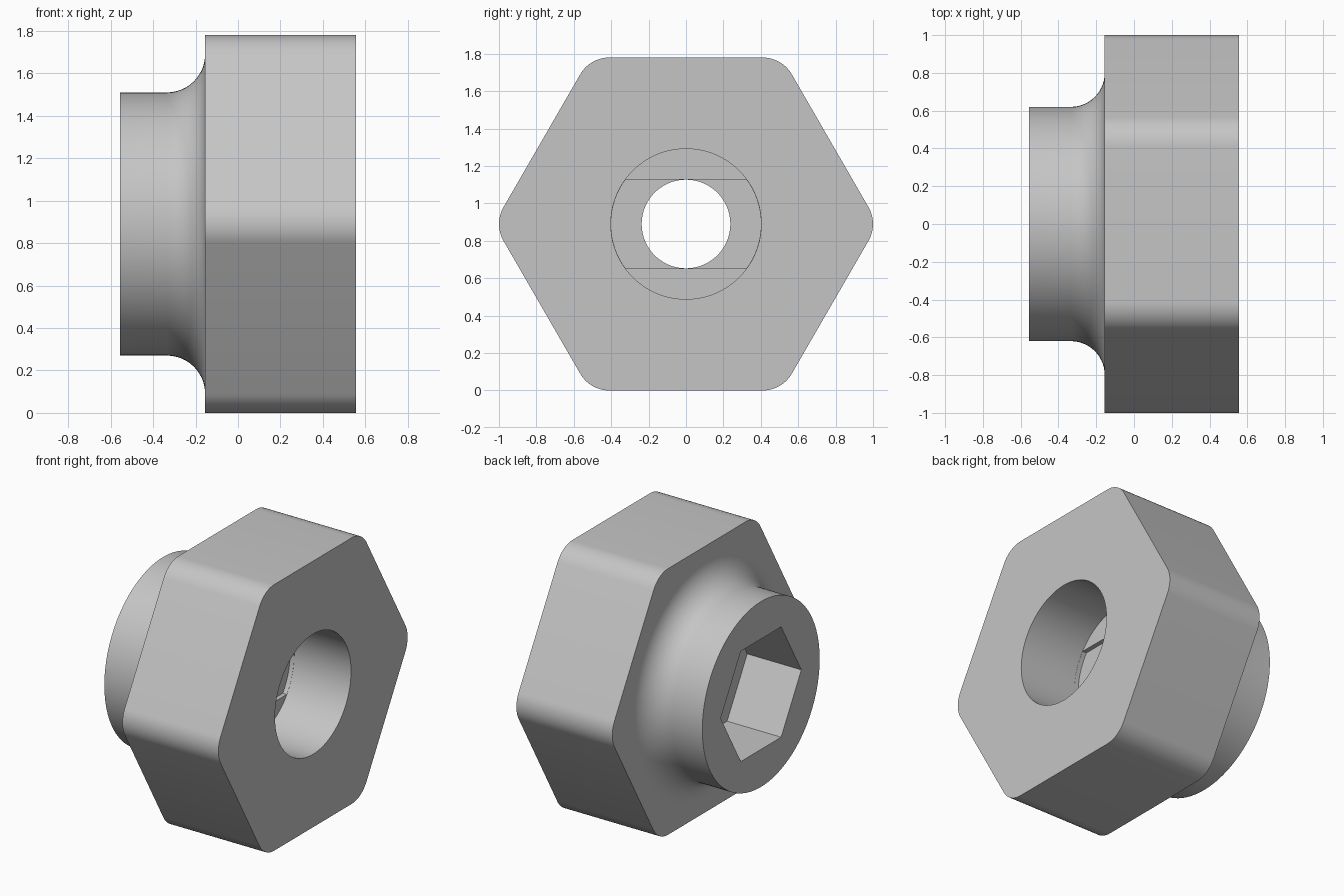
import bpy, bmesh, math
from mathutils import Matrix

if "Cube" in bpy.data.objects:
    bpy.data.objects.remove(bpy.data.objects["Cube"], do_unlink=True)

APOTHEM = 0.89            # head centre height and half its flat-to-flat width
LEFT, STEP, RIGHT = -0.555, -0.155, 0.555
BORE, HOLE = 0.402, 0.237
BORE_FLOOR = 0.135

grey = bpy.data.materials.new("light_grey")
grey.use_nodes = True
colour = (0.56, 0.56, 0.56, 1)
grey.diffuse_color = colour
grey.node_tree.nodes["Principled BSDF"].inputs["Base Color"].default_value = colour


def finish(name, bm):
    bmesh.ops.recalc_face_normals(bm, faces=bm.faces)
    bmesh.ops.translate(bm, verts=bm.verts, vec=(0, 0, APOTHEM))
    mesh = bpy.data.meshes.new(name)
    bm.to_mesh(mesh)
    bm.free()
    mesh.materials.append(grey)
    obj = bpy.data.objects.new(name, mesh)
    bpy.context.collection.objects.link(obj)
    return obj


def arc(radius, start, end, steps, cy=0, cz=0):
    angles = [math.radians(start + (end - start) * i / steps) for i in range(steps + 1)]
    return [(cy + radius * math.cos(a), cz + radius * math.sin(a)) for a in angles]


def prism(name, outline, x0, x1):
    """Extrude a (y, z) outline along x."""
    bm = bmesh.new()
    face = bm.faces.new([bm.verts.new((x0, y, z)) for y, z in outline])
    grown = bmesh.ops.extrude_face_region(bm, geom=[face])["geom"]
    bmesh.ops.translate(bm, vec=(x1 - x0, 0, 0),
                        verts=[v for v in grown if isinstance(v, bmesh.types.BMVert)])
    return finish(name, bm)


def revolve(name, profile, steps):
    """Spin an (x, radius) profile around the x axis."""
    bm = bmesh.new()
    verts = [bm.verts.new((x, 0, r)) for x, r in profile]
    edges = [bm.edges.new(pair) for pair in zip(verts, verts[1:])]
    bmesh.ops.spin(bm, geom=verts + edges, axis=(1, 0, 0), cent=(0, 0, 0),
                   angle=math.tau, steps=steps)
    bmesh.ops.remove_doubles(bm, verts=bm.verts, dist=0.0001)
    return finish(name, bm)


def combine(target, tool, operation):
    mod = target.modifiers.new(operation.title(), "BOOLEAN")
    mod.object, mod.operation, mod.solver = tool, operation, "EXACT"
    bpy.context.view_layer.objects.active = target
    bpy.ops.object.modifier_apply(modifier=mod.name)
    bpy.data.objects.remove(tool, do_unlink=True)


# Hexagonal head with rounded corners
corner = 0.18
reach = (APOTHEM - corner) / math.cos(math.radians(30))
outline = []
for i in range(6):
    a = math.radians(60 * i)
    outline += arc(corner, 60 * i - 30, 60 * i + 30, 10,
                   reach * math.cos(a), reach * math.sin(a))
body = prism("hex_bushing", outline, STEP, RIGHT)

# Round collar with a concave fillet flowing into the head
radius, fillet = 0.62, 0.18
curve = arc(fillet, 270, 360, 14, STEP - fillet, radius + fillet)
collar = revolve("collar", [(LEFT, 0), (LEFT, radius)] + curve
                 + [(0, radius + fillet), (0, 0)], 128)
combine(body, collar, "UNION")

# Hexagonal socket in the collar
socket = prism("socket_cutter", arc(0.426, 0, 300, 5), LEFT - 0.1, STEP)
combine(body, socket, "DIFFERENCE")

# Wide bore in the head, with a shallow flat-sided slot in its floor
bore = prism("bore_cutter", arc(BORE, 0, 360, 96)[:-1], BORE_FLOOR, RIGHT + 0.1)
combine(body, bore, "DIFFERENCE")
half = math.degrees(math.asin((HOLE + 0.001) / BORE))
slot_outline = arc(BORE - 0.001, -half, half, 20) + arc(BORE - 0.001, 180 - half, 180 + half, 20)
slot = prism("slot_cutter", slot_outline, BORE_FLOOR - 0.03, BORE_FLOOR + 0.05)
combine(body, slot, "DIFFERENCE")

# Narrow hole joining the slot and the socket
hole = prism("hole_cutter", arc(HOLE, 0, 360, 72)[:-1], STEP - 0.1, BORE_FLOOR + 0.1)
combine(body, hole, "DIFFERENCE")

# Smooth curved walls, crisp edges
bpy.ops.object.select_all(action="DESELECT")
body.select_set(True)
bpy.context.view_layer.objects.active = body
bpy.ops.object.shade_smooth_by_angle(angle=math.radians(25))
